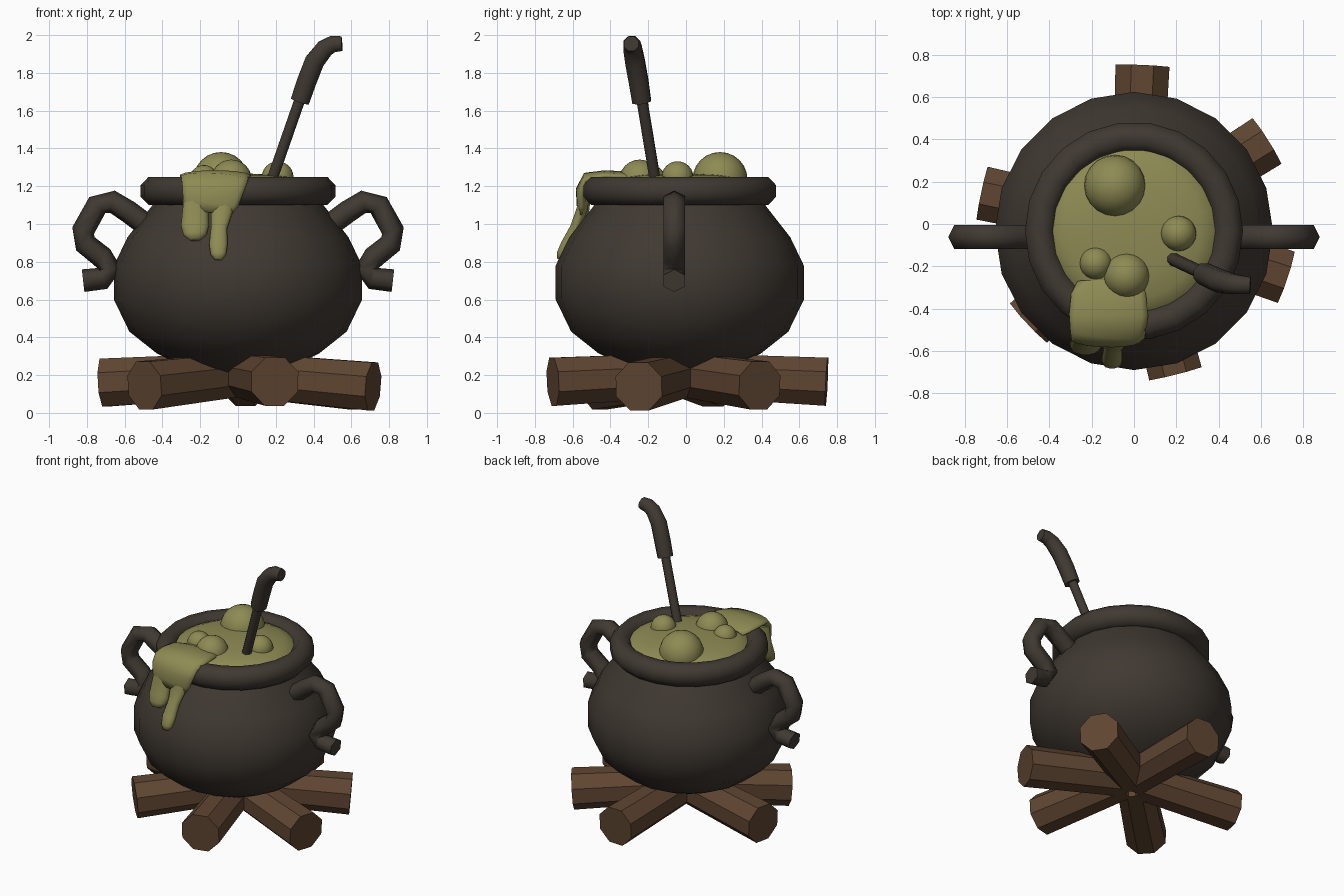
import bpy, bmesh, math
from mathutils import Vector

if "Cube" in bpy.data.objects:
    bpy.data.objects.remove(bpy.data.objects["Cube"])


def material(name, col):
    m = bpy.data.materials.new(name)
    m.diffuse_color = (*col, 1)
    m.use_nodes = True
    m.node_tree.nodes["Principled BSDF"].inputs["Base Color"].default_value = m.diffuse_color
    return m


IRON = material("dark iron", (0.052, 0.041, 0.032))
WOOD = material("brown wood", (0.115, 0.060, 0.031))
GOO = material("olive goo", (0.270, 0.258, 0.088))
CY = -0.033  # pot axis y


def finish(name, bm, mat, angle=60):
    bmesh.ops.recalc_face_normals(bm, faces=bm.faces)
    me = bpy.data.meshes.new(name)
    bm.to_mesh(me)
    bm.free()
    me.materials.append(mat)
    ob = bpy.data.objects.new(name, me)
    bpy.context.collection.objects.link(ob)
    bpy.ops.object.select_all(action='DESELECT')
    ob.select_set(True)
    bpy.context.view_layer.objects.active = ob
    bpy.ops.object.shade_smooth_by_angle(angle=math.radians(angle))
    return ob


def skin(bm, rings, closed=False):
    n = len(rings[0])
    pairs = list(zip(rings, rings[1:]))
    if closed:
        pairs.append((rings[-1], rings[0]))
    for r, s in pairs:
        for i in range(n):
            j = (i + 1) % n
            bm.faces.new((r[i], r[j], s[j], s[i]))
    if not closed:
        bm.faces.new(rings[0])
        bm.faces.new(rings[-1])


def lathe(name, profile, sides, mat, closed=False, angle=60):
    """Spin (radius, z) points about the pot axis."""
    bm = bmesh.new()
    rings = [[bm.verts.new((r * math.cos(2 * math.pi * i / sides),
                            CY + r * math.sin(2 * math.pi * i / sides), z))
              for i in range(sides)] for r, z in profile]
    skin(bm, rings, closed)
    return finish(name, bm, mat, angle)


def tube(name, pts, sides, mat, ref, angle=60):
    """Loft ellipses along points (x, y, z, half width along ref, half thickness)."""
    bm = bmesh.new()
    P = [Vector(p[:3]) for p in pts]
    rings = []
    for k, p in enumerate(pts):
        t = (P[min(k + 1, len(P) - 1)] - P[max(k - 1, 0)]).normalized()
        a = Vector(ref)
        a = (a - t * a.dot(t)).normalized()
        b = t.cross(a)
        rings.append([bm.verts.new(P[k] + a * p[3] * math.cos(w) + b * p[4] * math.sin(w))
                      for w in [2 * math.pi * (i + 0.5) / sides for i in range(sides)]])
    skin(bm, rings)
    return finish(name, bm, mat, angle)


# pot body and rolled rim
lathe("pot_body", [(0.12, 0.2), (0.27, 0.235), (0.43, 0.315), (0.575, 0.43), (0.657, 0.6),
                   (0.657, 0.78), (0.585, 0.93), (0.46, 1.09), (0.42, 1.15)], 20, IRON)
lathe("pot_rim", [(0.445 + 0.076 * math.cos(a), 1.175 + 0.08 * math.sin(a))
                  for a in [math.pi * (i + 0.5) / 4 for i in range(8)]], 22, IRON, True)

# curled side handles
for side, s in (("right", 1), ("left", -1)):
    path = [(0.48, 0.99), (0.58, 1.065), (0.665, 1.118), (0.745, 1.10), (0.82, 0.965),
            (0.808, 0.895), (0.72, 0.825), (0.675, 0.76), (0.715, 0.712), (0.82, 0.70)]
    tube(side + "_handle", [(s * x, -0.062, z, 0.066, 0.06) for x, z in path],
         6, IRON, (0, 1, 0), 75)

# ladle rod and bent grip
tube("ladle_rod", [(0.15, -0.15, 1.15, 0.031, 0.031), (0.335, -0.237, 1.68, 0.031, 0.031)],
     8, IRON, (0, 1, 0))
tube("ladle_grip", [(x, y, z, r, r) for x, y, z, r in [
    (0.328, -0.235, 1.65, 0.054), (0.362, -0.25, 1.75, 0.056), (0.405, -0.27, 1.86, 0.056),
    (0.46, -0.283, 1.93, 0.052), (0.50, -0.287, 1.952, 0.048), (0.55, -0.29, 1.955, 0.042)]],
     8, IRON, (0, 1, 0))

# goo surface, slightly domed
lathe("goo_surface", [(0.42, 1.17), (0.385, 1.215), (0.32, 1.243), (0.2, 1.26), (0.06, 1.267)],
      24, GOO)

# bubbles
for i, (x, y, z, r) in enumerate([(-0.09, 0.18, 1.235, 0.146), (0.21, -0.045, 1.248, 0.084),
                                  (-0.18, -0.185, 1.235, 0.077), (-0.035, -0.245, 1.232, 0.109)]):
    bm = bmesh.new()
    bmesh.ops.create_uvsphere(bm, u_segments=20, v_segments=12, radius=r)
    bmesh.ops.translate(bm, verts=bm.verts, vec=(x, y, z))
    finish("bubble_%d" % (i + 1), bm, GOO)

# spill over the rim with two drips
tube("goo_spill", [(-0.12, -0.27, 1.235, 0.15, 0.02), (-0.12, -0.33, 1.25, 0.18, 0.03),
                   (-0.12, -0.43, 1.255, 0.19, 0.03), (-0.125, -0.52, 1.24, 0.18, 0.035),
                   (-0.135, -0.55, 1.18, 0.165, 0.033), (-0.145, -0.55, 1.11, 0.15, 0.03),
                   (-0.15, -0.555, 1.06, 0.12, 0.02)], 16, GOO, (1, 0, 0), 80)
tube("goo_drip_left", [(-0.22, -0.53, 1.2, 0.07, 0.03), (-0.225, -0.545, 1.08, 0.07, 0.035),
                       (-0.228, -0.57, 0.99, 0.076, 0.036), (-0.228, -0.59, 0.945, 0.064, 0.032),
                       (-0.226, -0.605, 0.917, 0.03, 0.016)], 12, GOO, (1, 0, 0), 80)
tube("goo_drip_right", [(-0.08, -0.53, 1.2, 0.07, 0.03), (-0.085, -0.55, 1.08, 0.062, 0.03),
                        (-0.10, -0.585, 0.98, 0.044, 0.03), (-0.104, -0.635, 0.89, 0.05, 0.03),
                        (-0.104, -0.66, 0.84, 0.042, 0.026), (-0.104, -0.672, 0.812, 0.02, 0.012)],
     12, GOO, (1, 0, 0), 80)

# ring of firewood: outer end (x, y, z) towards inner end (x, y)
LOGS = [((0.04, 0.745, 0.165), (0.01, 0.02)), ((0.625, 0.39, 0.145), (0.04, 0.02)),
        ((0.715, -0.25, 0.14), (0.05, -0.03)), ((0.195, -0.705, 0.165), (0.03, -0.05)),
        ((-0.495, -0.465, 0.145), (-0.03, -0.03)), ((-0.715, 0.145, 0.16), (-0.03, 0.0))]
for i, (o, n) in enumerate(LOGS):
    tube("firewood_log_%d" % (i + 1), [(*o, 0.138, 0.138), (*n, 0.2, 0.125, 0.125)],
         8, WOOD, (0, 0, 1), 30)
